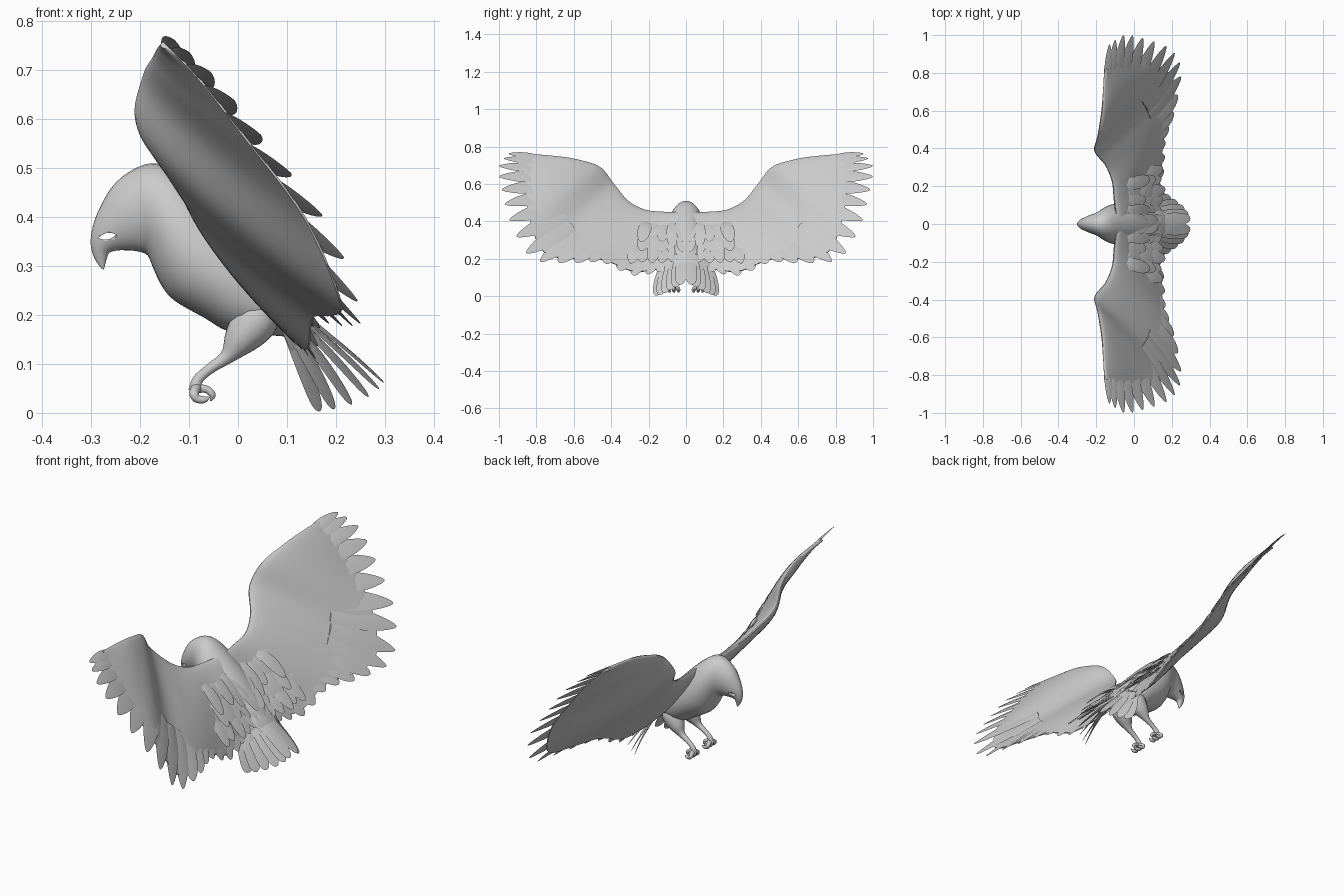
import bpy, bmesh
from math import sin, cos, pi, sqrt, radians, floor
from mathutils import Vector

if "Cube" in bpy.data.objects:
    bpy.data.objects.remove(bpy.data.objects["Cube"])

grey = bpy.data.materials.new("plain grey")
grey.use_nodes = True
grey.diffuse_color = (0.6, 0.6, 0.6, 1)
grey.node_tree.nodes["Principled BSDF"].inputs["Base Color"].default_value = grey.diffuse_color


def spline(points, u):
    """Smooth curve through the points; u counts from the first point."""
    pts = [Vector(p) for p in points]
    last = len(pts) - 1
    i = min(max(floor(u), 0), last - 1)
    t = u - i
    a, b, c, d = pts[max(i - 1, 0)], pts[i], pts[i + 1], pts[min(i + 2, last)]
    return b + (c - a) * (t / 2) + (a * 2 - b * 5 + c * 4 - d) * (t * t / 2) \
        + (b * 3 - a - c * 3 + d) * (t ** 3 / 2)


def sample(points, count):
    return [spline(points, k * (len(points) - 1) / (count - 1)) for k in range(count)]


def loft(bm, rings):
    """Skin closed rings of equal length and cap both ends."""
    loops = [[bm.verts.new(p) for p in ring] for ring in rings]
    n = len(loops[0])
    for a, b in zip(loops, loops[1:]):
        for k in range(n):
            bm.faces.new((a[k], a[(k + 1) % n], b[(k + 1) % n], b[k]))
    bm.faces.new(loops[0][::-1])
    bm.faces.new(loops[-1])


def finish(name, bm, mirrored=True, angle=45):
    bmesh.ops.recalc_face_normals(bm, faces=bm.faces)
    mesh = bpy.data.meshes.new(name)
    bm.to_mesh(mesh)
    bm.free()
    mesh.materials.append(grey)
    ob = bpy.data.objects.new(name, mesh)
    bpy.context.collection.objects.link(ob)
    bpy.ops.object.select_all(action='DESELECT')
    bpy.context.view_layer.objects.active = ob
    ob.select_set(True)
    bpy.ops.object.shade_smooth_by_angle(angle=radians(angle))
    if mirrored:
        mirror = ob.modifiers.new("Mirror", 'MIRROR')
        mirror.use_axis = (False, True, False)
    return ob


def feather(bm, base, tip, across, width, blunt=4, lift=0.0, bend=0.004):
    """Thin blade with a rounded tip, tilted to overlap its neighbour."""
    axis = (tip - base).normalized()
    side = (across - axis * across.dot(axis)).normalized()
    normal = axis.cross(side)
    if normal.x + normal.z < 0:
        normal = -normal
    side = (side + normal * 0.08).normalized()
    rings = []
    for k in range(13):
        t = 1 - (1 - k / 12) ** 2
        w = width * (0.7 + 0.3 * sin(pi * t)) * sqrt(max(1 - t ** blunt, 0.004))
        h = 0.006 * (1.1 - t)
        c = base.lerp(tip, t) + normal * (lift * sin(pi * t ** 0.6) + bend * sin(pi * t))
        rings.append([c + side * w, c + normal * h, c - side * w, c - normal * h])
    loft(bm, rings)


def tube(bm, path, count=12, sides=10):
    """Round limb through (x, y, z, radius) points."""
    pts = sample(path, count)
    rings = []
    for k, p in enumerate(pts):
        d = (pts[min(k + 1, count - 1)] - pts[max(k - 1, 0)]).to_3d().normalized()
        u = Vector((0, 1, 0))
        u = (u - d * u.dot(d)).normalized()
        v = d.cross(u)
        rings.append([p.to_3d() + (u * cos(a) + v * sin(a)) * p[3]
                      for a in (2 * pi * j / sides for j in range(sides))])
    loft(bm, rings)


# Head, hooked beak and body: top x, top z, bottom x, bottom z, half width
body_sections = [
    (-.278, .294, -.274, .293, .003), (-.293, .315, -.269, .312, .009),
    (-.301, .345, -.263, .327, .017), (-.297, .38, -.245, .332, .027),
    (-.282, .42, -.225, .332, .037), (-.255, .465, -.205, .33, .048),
    (-.215, .497, -.185, .322, .06), (-.17, .51, -.173, .295, .078),
    (-.12, .49, -.155, .258, .097), (-.05, .43, -.128, .228, .11),
    (.02, .36, -.07, .195, .112), (.08, .29, -.02, .167, .1),
    (.12, .24, .05, .16, .08), (.15, .2, .11, .155, .05)]
bm = bmesh.new()
rings = []
for tx, tz, bx, bz, w in sample(body_sections, 53):
    top, low = Vector((tx, 0, tz)), Vector((bx, 0, bz))
    rings.append([(top + low) / 2 + (top - low) / 2 * cos(a) + Vector((0, w * sin(a), 0))
                  for a in (2 * pi * k / 28 for k in range(28))])
loft(bm, rings)
body = finish("body_and_head", bm, False)

# Almond eye openings cut through the head
bm = bmesh.new()
almond = [(-.267 + .018 * cos(a), .361 + .007 * sin(a) * abs(sin(a)) + .003 * cos(a))
          for a in (2 * pi * k / 16 for k in range(16))]
loft(bm, [[(x, y, z) for x, z in almond] for y in (-.15, .15)])
cutter = finish("eye_cutter", bm, False)
cutter.hide_render = True
cut = body.modifiers.new("Eyes", 'BOOLEAN')
cut.object = cutter
cut.solver = 'EXACT'
bpy.context.view_layer.objects.active = body
bpy.ops.object.modifier_apply(modifier=cut.name)
bpy.data.objects.remove(cutter)

# Wing guide curves, from wing tip to shoulder
leading = [(-.155, .82, .757), (-.163, .69, .747), (-.172, .58, .73), (-.193, .46, .69),
           (-.208, .385, .6), (-.15, .31, .51), (-.114, .22, .462),
           (-.103, .12, .45), (-.09, .03, .448)]
roots = [(-.145, .75, .735), (-.05, .68, .58), (.05, .56, .38), (.06, .4, .28), (.04, .1, .24)]
tips = [(-.13, .95, .762), (-.05, 1, .69), (.06, .98, .55), (.19, .93, .375),
        (.25, .82, .2), (.22, .62, .18), (.17, .45, .18), (.16, .29, .112), (.13, .15, .13)]
COUNT = 18
tip_row = sample(tips, COUNT)
root_row = sample(roots, COUNT)

# Wing sheet: thick at the leading edge, running out thin among the feathers
bm = bmesh.new()
rings = []
STATIONS = 45
for s, (front, root, tip) in enumerate(zip(*(sample(c, STATIONS) for c in (leading, roots, tips)))):
    inward = s / (STATIONS - 1)
    back = root.lerp(tip, 0.4 + 0.45 * min(inward * 1.7, 1))
    chord = back - front
    up = Vector((.7, 0, .7))
    size = min(max(chord.length / 0.4, 0.4), 1)
    upper, lower = [], []
    for k in range(15):
        v = (k / 14) ** 1.4
        mid = front + chord * v
        half = up * (0.044 * size * sqrt(v) * (1 - v) + 0.002)
        upper.append(mid + half)
        lower.append(mid - half * (1 + 0.8 * inward))
    rings.append(upper + lower[::-1])
loft(bm, rings)
finish("wing_sheet", bm)

# Flight feathers, pointed at the wing tip, with ragged coverts over the inner ones
flight, coverts = bmesh.new(), bmesh.new()
for i, (root, tip) in enumerate(zip(root_row, tip_row)):
    across = tip_row[min(i + 1, COUNT - 1)] - tip_row[max(i - 1, 0)]
    gap = across.length / (2 if 0 < i < COUNT - 1 else 1)
    feather(flight, root.lerp(tip, .12), tip, across, min(max(gap * 0.55, .027), .05),
            2.6 if i < 10 else 5)
    if i > 11:
        wobble = 0.5 + 0.15 * sin(i * 2.3)
        feather(coverts, root.lerp(tip, -0.4), root.lerp(tip, wobble), across, .045, 8, .014)
finish("flight_feathers", flight)
finish("wing_coverts", coverts)

# Ragged feathers across the back, rising out of the body and wing
bm = bmesh.new()
for row in range(3):
    for k in range(6):
        y = 0.02 + k * 0.055
        x = 0.03 + row * 0.04 + 0.012 * sin(k * 2.1 + row)
        start = Vector((x - .095, y * 0.85, .4 - row * .055))
        end = Vector((x + .045, y, .28 - row * .05 + .014 * cos(k * 3 + row)))
        feather(bm, start, end, Vector((0, 1, 0)), .036, 7, .008)
finish("back_feathers", bm)

# Tail: a broad drooping fan, highest along the middle, with coverts over its root
bm = bmesh.new()
tail_tips = sample([(.298, .03, .062), (.275, .075, .038), (.22, .122, .013), (.165, .158, .003)], 6)
tail_roots = sample([(.1, .02, .225), (.1, .06, .205), (.1, .115, .17)], 6)
for i, (root, tip) in enumerate(zip(tail_roots, tail_tips)):
    across = Vector((-.1 * i, 1, -.25))
    feather(bm, root, tip, across, .034, 16)
    feather(bm, root + Vector((-.02, 0, .02)), root.lerp(tip, .4 + .12 * sin(i * 2.5)),
            across, .03, 8, .008)
finish("tail_feathers", bm)

# Legs: feathered thigh, bare shank and curled toes
bm = bmesh.new()
tube(bm, [(.05, .045, .225, .035), (.035, .052, .19, .048), (.005, .06, .15, .036),
          (-.022, .063, .115, .016), (-.055, .064, .092, .011),
          (-.082, .065, .068, .011), (-.088, .065, .045, .014)], 22, 14)
finish("leg", bm)
bm = bmesh.new()
for spread in (-.024, 0, .024):
    y = .065 + spread
    tube(bm, [(-.084, .065, .052, .011), (-.09, y, .04, .01), (-.084, y, .029, .009),
              (-.068, y, .027, .007), (-.058, y, .033, .001)])
tube(bm, [(-.084, .065, .05, .01), (-.064, .065, .048, .008),
          (-.052, .065, .036, .007), (-.056, .065, .024, .001)])
finish("toes", bm)
